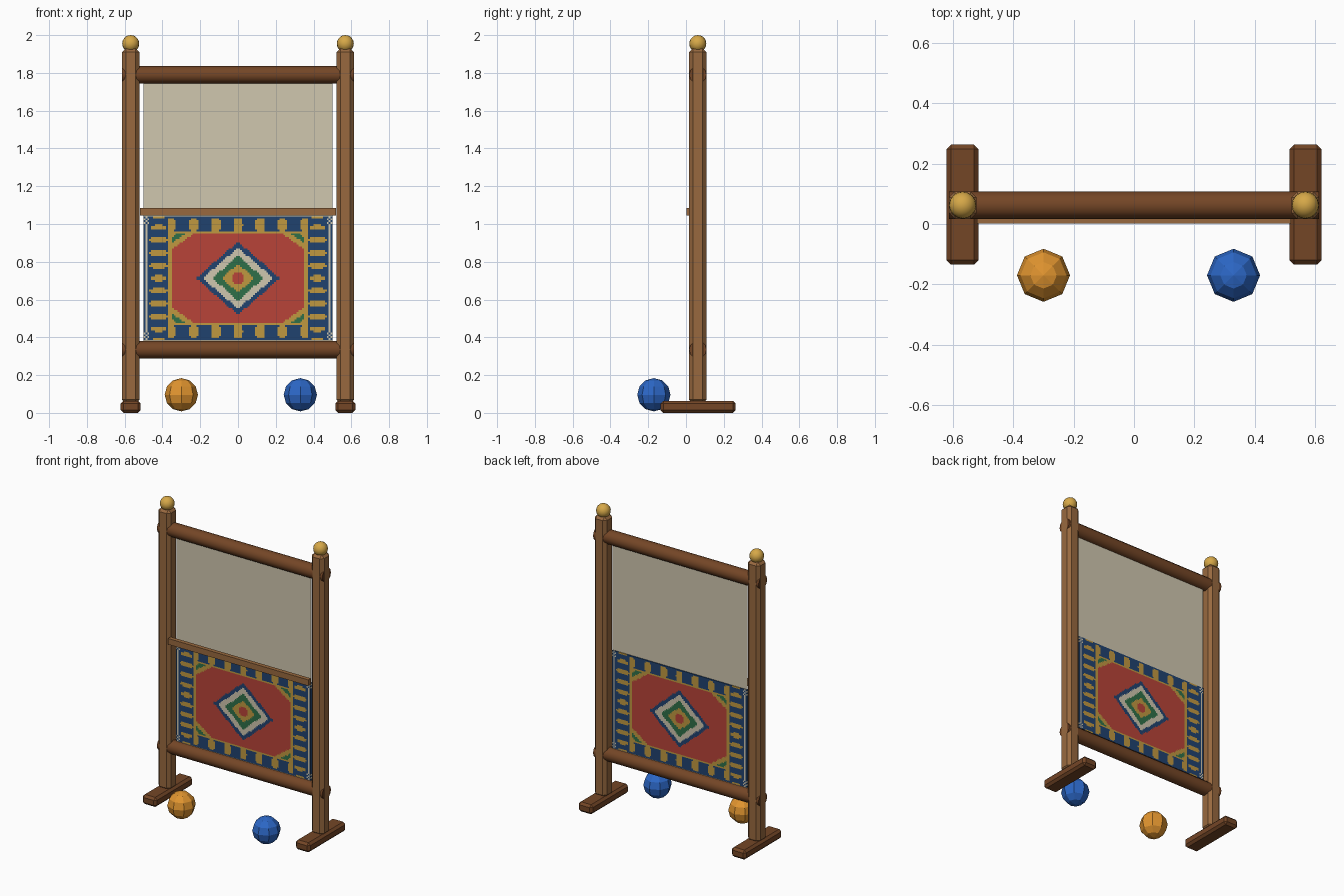
import bpy, bmesh, math
from mathutils import Matrix

cube = bpy.data.objects.get("Cube")
if cube:
    bpy.data.objects.remove(cube, do_unlink=True)


def material(name, hexcode):
    def lin(i):
        c = int(hexcode[i:i + 2], 16) / 255
        return c / 12.92 if c < 0.04 else ((c + 0.055) / 1.055) ** 2.4
    m = bpy.data.materials.new(name)
    m.use_nodes = True
    col = (lin(0), lin(2), lin(4), 1)
    m.diffuse_color = col
    m.node_tree.nodes["Principled BSDF"].inputs["Base Color"].default_value = col
    return m


post_wood = material("post wood", "98693F")
dark_wood = material("dark wood", "744626")
brass = material("brass gold", "D6A848")
cream = material("cream wool", "D0C7AF")
navy = material("navy wool", "20426F")
red = material("red wool", "B84438")
green = material("green wool", "2F7048")
gold = material("gold wool", "C09840")
orange = material("orange yarn", "E0942F")
blue = material("blue yarn", "2C67C6")

DEPTH = 0.0625      # centre plane of the frame
POST_X = 0.568


def finish(name, bm, mats, smooth=None, bevel=0):
    me = bpy.data.meshes.new(name)
    bm.to_mesh(me)
    bm.free()
    ob = bpy.data.objects.new(name, me)
    bpy.context.collection.objects.link(ob)
    for m in mats:
        me.materials.append(m)
    if bevel:
        mod = ob.modifiers.new("Bevel", 'BEVEL')
        mod.width = bevel
        mod.segments = 1
    if smooth:
        bpy.ops.object.select_all(action='DESELECT')
        ob.select_set(True)
        bpy.context.view_layer.objects.active = ob
        bpy.ops.object.shade_smooth_by_angle(angle=math.radians(smooth))
    return ob


def box(name, x, y, z, mat, bevel=0):
    """Box from (low, high) pairs on each axis."""
    bm = bmesh.new()
    size = [b - a for a, b in (x, y, z)]
    mid = [(a + b) / 2 for a, b in (x, y, z)]
    bmesh.ops.create_cube(bm, size=1, matrix=Matrix.Translation(mid) @ Matrix.Diagonal((*size, 1)))
    return finish(name, bm, [mat], bevel=bevel)


def ball(name, loc, r, seg, rings, mat, smooth=None):
    bm = bmesh.new()
    bmesh.ops.create_uvsphere(bm, u_segments=seg, v_segments=rings, radius=r,
                              matrix=Matrix.Translation(loc))
    return finish(name, bm, [mat], smooth)


def beam(name, z):
    bm = bmesh.new()
    place = Matrix.Translation((0, DEPTH, z)) @ Matrix.Rotation(math.pi / 2, 4, 'Y')
    bmesh.ops.create_cone(bm, cap_ends=True, segments=12, radius1=0.046, radius2=0.046,
                          depth=1.226, matrix=place)
    return finish(name, bm, [dark_wood], 40)


# Upright frame: feet, posts and finials on both sides
for side, s in (("right", -1), ("left", 1)):
    cx = s * POST_X
    box(side + "_foot", (cx - 0.053, cx + 0.053), (-0.135, 0.263), (0, 0.064), dark_wood, 0.015)
    box(side + "_post", (cx - 0.046, cx + 0.046), (DEPTH - 0.046, DEPTH + 0.046),
        (0.05, 1.93), post_wood, 0.02)
    ball(side + "_finial", (cx, DEPTH, 1.955), 0.045, 16, 10, brass, 60)

beam("top_beam", 1.79)
beam("bottom_beam", 0.335)

# Heddle bar and warp sheet
box("heddle_bar", (-0.52, 0.52), (0.002, 0.03), (1.045, 1.085), post_wood)
box("warp_sheet", (-0.5, 0.5), (DEPTH - 0.002, DEPTH + 0.002), (0.36, 1.77), cream)

# Woven rug: a grid of knots coloured by the pattern rule
RUG = [navy, cream, gold, red, green]
NAVY, CREAM, GOLD, RED, GREEN = range(5)
HALF_W, HALF_H, MID_Z = 0.5, 0.327, 0.713


def oval(offset, pitch, across, half_len, half_wide):
    """True inside a row of ovals repeating along one axis."""
    along = offset - pitch * round(offset / pitch)
    return (along / half_wide) ** 2 + (across / half_len) ** 4 < 1


def knot(x, z):
    ax, az = abs(x), abs(z)
    ex, ez = HALF_W - ax, HALF_H - az
    # central medallion
    if math.hypot(x, z) < 0.035:
        return RED
    m = ax / 0.222 + az / 0.194
    for limit, colour in ((0.39, GOLD), (0.61, GREEN), (0.84, CREAM), (1, NAVY)):
        if m < limit:
            return colour
    # field with cut corners
    if ax < 0.35 and az < 0.233:
        cut = (0.35 - ax) / 0.11 + (0.233 - az) / 0.08
        if cut > 1:
            return RED
        return GREEN if 0.2 < cut < 0.6 else GOLD
    if ax < 0.372 and az < 0.25:
        return GOLD
    # edge cords and chequered corners
    if ex < 0.04 and ez < 0.04:
        return CREAM if int(ex * 100) % 2 != int(ez * 100) % 2 and ex < 0.03 else NAVY
    if 0.01 < ex < 0.02:
        return CREAM
    # border ovals
    if ax > 0.372:
        return GOLD if oval(z, 0.067, ax - 0.42, 0.046, 0.015) else NAVY
    return GOLD if oval(x, 0.118, az - 0.282, 0.036, 0.025) else NAVY


bm = bmesh.new()
bmesh.ops.create_grid(bm, x_segments=100, y_segments=66, size=1,
                      matrix=Matrix.Translation((0, DEPTH, MID_Z))
                      @ Matrix.Rotation(math.pi / 2, 4, 'X')
                      @ Matrix.Diagonal((HALF_W, HALF_H, 1, 1)))
for f in bm.faces:
    c = f.calc_center_median()
    f.material_index = knot(c.x, c.z - MID_Z)
rug = finish("woven_rug", bm, RUG)
thick = rug.modifiers.new("Thickness", 'SOLIDIFY')
thick.thickness = 0.014
thick.offset = 0

# Yarn balls on the floor
ball("orange_yarn_ball", (-0.3, -0.17, 0.096), 0.088, 8, 6, orange)
ball("blue_yarn_ball", (0.33, -0.17, 0.096), 0.088, 8, 6, blue)
